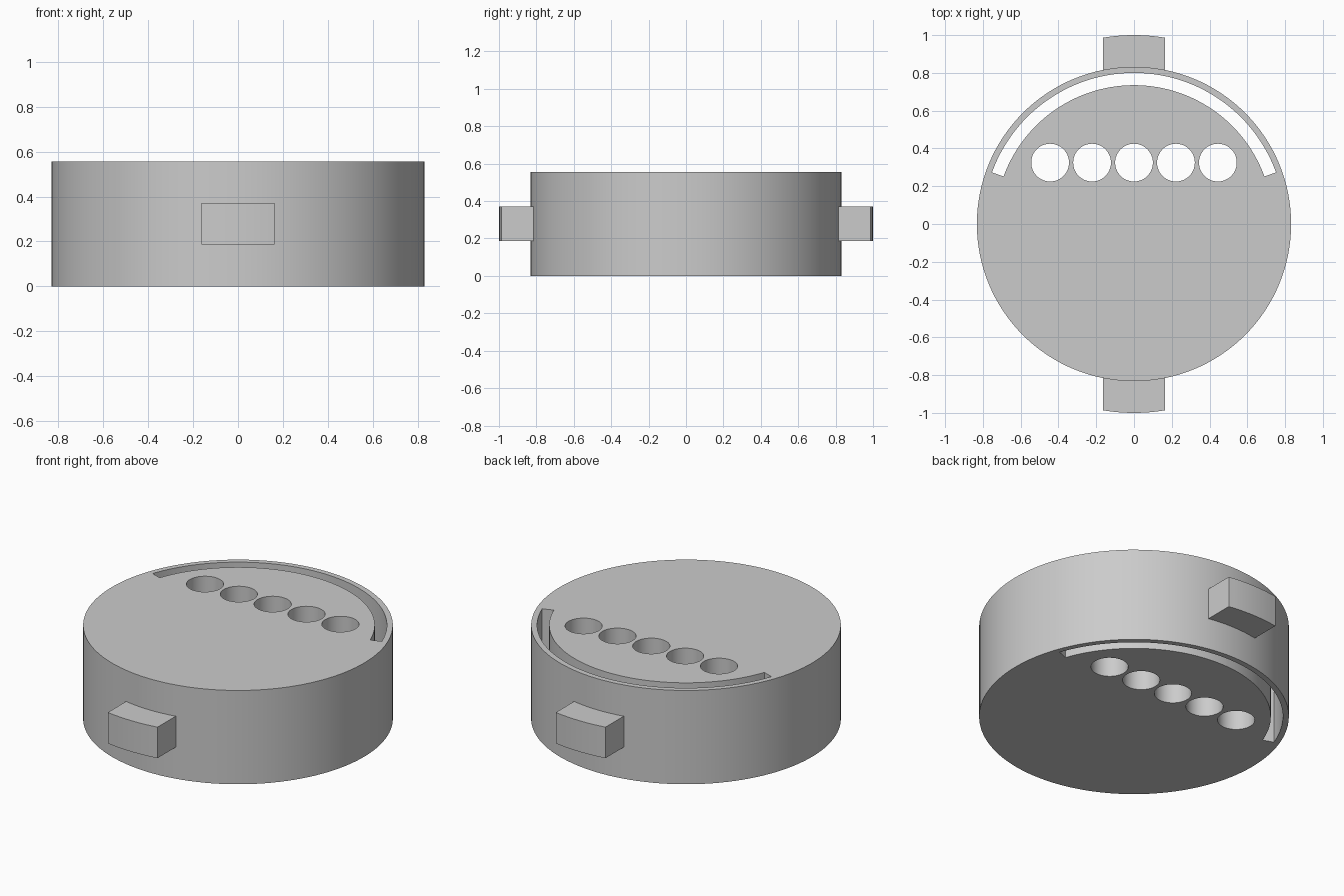
import bpy, bmesh, math

if "Cube" in bpy.data.objects:
    bpy.data.objects.remove(bpy.data.objects["Cube"])

R, H = 0.832, 0.556          # disc radius and height

grey = bpy.data.materials.new("plain grey")
grey.diffuse_color = (0.6, 0.6, 0.6, 1)
grey.use_nodes = True
grey.node_tree.nodes["Principled BSDF"].inputs["Base Color"].default_value = grey.diffuse_color


def arc(r, a0, a1, n, cx=0, cy=0):
    """Points on an arc, angles in degrees, n steps."""
    return [(cx + r * math.cos(math.radians(a0 + (a1 - a0) * i / n)),
             cy + r * math.sin(math.radians(a0 + (a1 - a0) * i / n))) for i in range(n + 1)]


def circle(r, n, cx=0, cy=0):
    return arc(r, 0, 360, n, cx, cy)[:-1]


def prism(name, outline, z0, z1):
    """Upright solid from a counter-clockwise outline."""
    bm = bmesh.new()
    face = bm.faces.new([bm.verts.new((x, y, z0)) for x, y in outline])
    out = bmesh.ops.extrude_face_region(bm, geom=[face])["geom"]
    for v in out:
        if isinstance(v, bmesh.types.BMVert):
            v.co.z = z1
    bmesh.ops.recalc_face_normals(bm, faces=bm.faces[:])
    mesh = bpy.data.meshes.new(name)
    bm.to_mesh(mesh)
    bm.free()
    mesh.materials.append(grey)
    ob = bpy.data.objects.new(name, mesh)
    bpy.context.collection.objects.link(ob)
    return ob


def smooth(ob):
    bpy.ops.object.select_all(action='DESELECT')
    ob.select_set(True)
    bpy.context.view_layer.objects.active = ob
    bpy.ops.object.shade_smooth_by_angle(angle=math.radians(30))


# Main disc
disc = prism("disc", circle(R, 128), 0, H)

# Cutters: row of five round holes and the curved slot near the rim
cutters = [prism("hole_cutter", circle(0.1, 48, 0.222 * i, 0.325), -0.1, H + 0.1)
           for i in range(-2, 3)]
slot = arc(0.80, 20, 160, 56) + arc(0.735, 160, 20, 56)
cutters.append(prism("slot_cutter", slot, -0.1, H + 0.1))

bpy.context.view_layer.objects.active = disc
for c in cutters:
    mod = disc.modifiers.new("cut", 'BOOLEAN')
    mod.operation = 'DIFFERENCE'
    mod.solver = 'EXACT'
    mod.object = c
    bpy.ops.object.modifier_apply(modifier=mod.name)
    bpy.data.objects.remove(c)
smooth(disc)

# Front and back lugs, with faces concentric to the disc
for name, s in (("back_lug", 1), ("front_lug", -1)):
    half = 0.163
    outline = []
    for r, d in ((1.0, -1), (0.822, 1)):
        a = math.degrees(math.asin(half / r))
        outline += arc(r, 90 + d * a, 90 - d * a, 8)
    smooth(prism(name, [(s * x, s * y) for x, y in outline], 0.187, 0.371))
